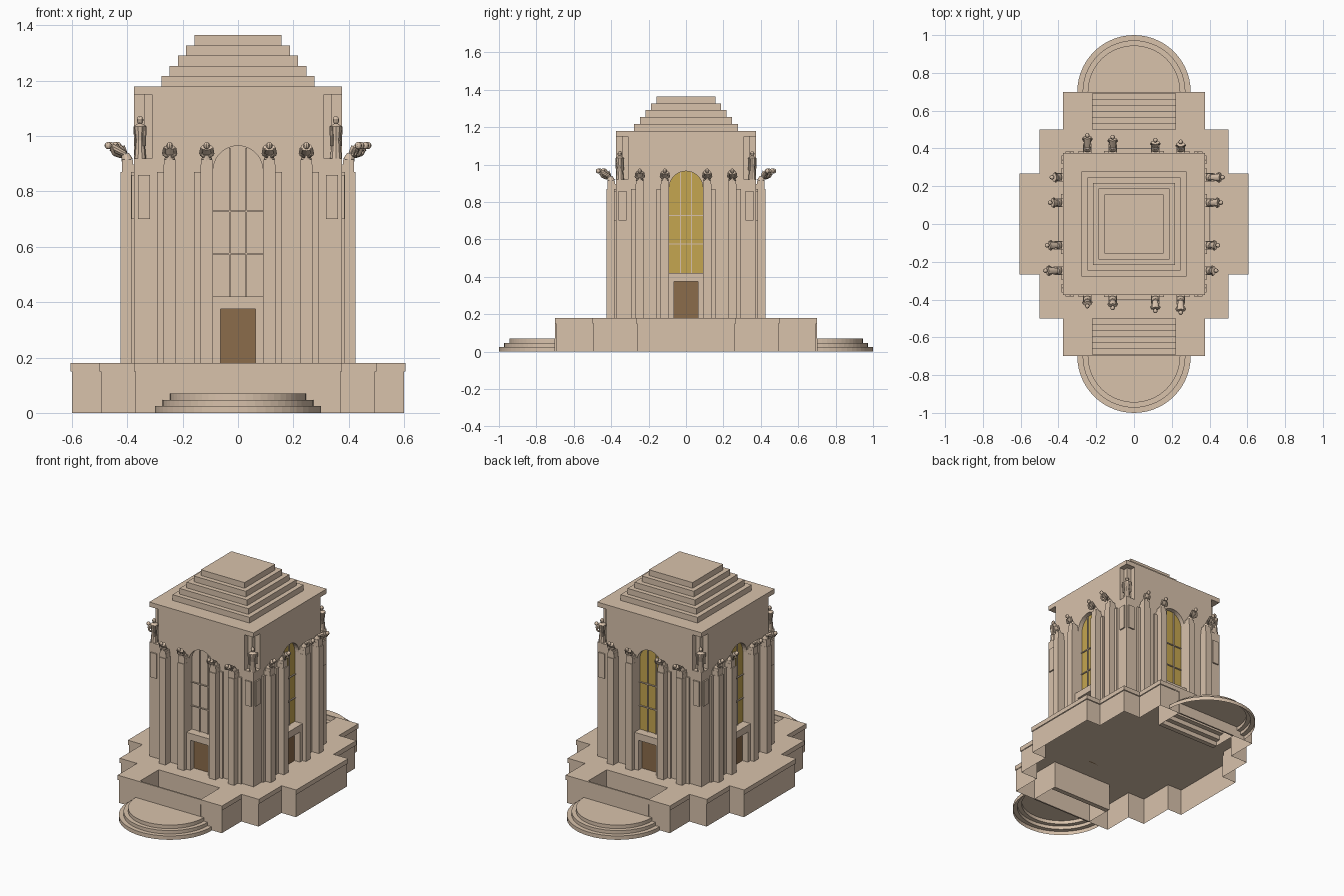
import bpy, bmesh
from math import pi, cos, sin
from mathutils import Matrix, Vector

cube = bpy.data.objects.get("Cube")
if cube:
    bpy.data.objects.remove(cube)


def material(name, rgb):
    m = bpy.data.materials.new(name)
    m.use_nodes = True
    m.diffuse_color = (*rgb, 1)
    m.node_tree.nodes["Principled BSDF"].inputs["Base Color"].default_value = (*rgb, 1)
    return m


stone = material("sandstone", (0.69, 0.54, 0.41))
amber = material("amber_glass", (0.56, 0.38, 0.08))
bronze = material("bronze_door", (0.26, 0.15, 0.07))


def finish(name, bm, mat=stone, turn=0, solid=True):
    """Turn a bmesh into an object, rotated about z by quarter turns."""
    bm.transform(Matrix.Rotation(turn * pi / 2, 4, 'Z'))
    if solid:
        bmesh.ops.recalc_face_normals(bm, faces=bm.faces)
    me = bpy.data.meshes.new(name)
    bm.to_mesh(me)
    bm.free()
    me.materials.append(mat)
    bpy.context.collection.objects.link(bpy.data.objects.new(name, me))


def add_prism(bm, pts, offset):
    """Extrude a flat outline of 3D points by an offset."""
    face = bm.faces.new([bm.verts.new(p) for p in pts])
    new = bmesh.ops.extrude_face_region(bm, geom=[face], use_keep_orig=True)["geom"]
    bmesh.ops.translate(bm, vec=offset, verts=[v for v in new if isinstance(v, bmesh.types.BMVert)])


def add_box(bm, x0, x1, y0, y1, z0, z1):
    add_prism(bm, [(x0, y0, z0), (x1, y0, z0), (x1, y1, z0), (x0, y1, z0)], (0, 0, z1 - z0))


def add_slab(bm, outline, inner, outer):
    """Extrude an (x, z) outline outward on the front side."""
    add_prism(bm, [(x, -inner, z) for x, z in outline], (0, inner - outer, 0))


def add_strip(bm, rows):
    """Skin a sheet between successive rows of points; returns the last row."""
    rows = [[bm.verts.new(p) for p in row] for row in rows]
    for a, b in zip(rows, rows[1:]):
        for i in range(len(a) - 1):
            bm.faces.new((a[i], a[i + 1], b[i + 1], b[i]))
    return rows[-1]


def add_blob(bm, centre, size):
    mat = Matrix.Translation(centre) @ Matrix.Diagonal((*size, 1))
    bmesh.ops.create_uvsphere(bm, u_segments=10, v_segments=7, radius=1, matrix=mat)


def add_limb(bm, a, b, r0, r1, flat=1.0):
    """Tapered round limb between two points."""
    a, b = Vector(a), Vector(b)
    rot = (b - a).to_track_quat('Z', 'Y').to_matrix().to_4x4()
    mat = Matrix.Translation((a + b) / 2) @ rot @ Matrix.Diagonal((1, flat, 1, 1))
    bmesh.ops.create_cone(bm, cap_ends=True, segments=10, radius1=r0, radius2=r1,
                          depth=(b - a).length, matrix=mat)


def mirrored(pts):
    return pts + [(-x, y) for x, y in reversed(pts)]


# Hollow stepped podium, open below, with stairwells notched into both ends
def podium_plan(o):
    quarter = [(0.22, 0.5), (0.22, 0.695 + o), (0.37 + o, 0.695 + o), (0.37 + o, 0.495 + o),
               (0.495 + o, 0.495 + o), (0.495 + o, 0.262 + o), (0.6 + o, 0.262 + o)]
    return mirrored(quarter + [(x, -y) for x, y in reversed(quarter)])


for name, o, z0, z1, open_top in (("podium_walls", 0, 0, 0.15, True),
                                  ("podium_deck", 0.005, 0.15, 0.18, False)):
    bm = bmesh.new()
    add_prism(bm, [(x, y, z0) for x, y in podium_plan(o)], (0, 0, z1 - z0))
    bmesh.ops.recalc_face_normals(bm, faces=bm.faces)
    caps = [f for f in bm.faces if f.normal.z < -0.5 or (open_top and f.normal.z > 0.5)]
    bmesh.ops.delete(bm, geom=caps, context='FACES')
    finish(name, bm, solid=False)

for end, turn in (("front", 0), ("back", 2)):
    # Wall and steps of the stairwell
    bm = bmesh.new()
    add_box(bm, -0.22, 0.22, -0.7, -0.69, 0, 0.18)
    finish(end + "_stair_wall", bm, turn=turn)
    bm = bmesh.new()
    steps = 6
    run, rise = 0.19 / steps, 0.18 / steps
    path = [(-0.69, 0.18)]
    for i in range(steps):
        y, z = path[-1]
        path += [(y, z - rise), (y + run, z - rise)]
    add_strip(bm, [[(-0.22, y, z), (0.22, y, z)] for y, z in path])
    finish(end + "_stairs", bm, turn=turn, solid=False)
    # Hollow half-round entrance terrace in three tiers
    bm = bmesh.new()
    arc = [pi + pi * i / 28 for i in range(29)]
    tiers = ((0.3, 0, 0.025), (0.272, 0.025, 0.047), (0.245, 0.047, 0.07))
    profile = [(r, z) for r, z0, z1 in tiers for z in (z0, z1)]
    rim = add_strip(bm, [[(r * cos(a), -0.7 + r * sin(a), z) for a in arc] for r, z in profile])
    bm.faces.new(rim)
    finish(end + "_round_terrace", bm, turn=turn, solid=False)

# Tower core, cornice and stepped roof
bm = bmesh.new()
add_box(bm, -0.34, 0.34, -0.34, 0.34, 0.18, 1.15)
finish("tower_core", bm)
bm = bmesh.new()
add_box(bm, -0.375, 0.375, -0.375, 0.375, 1.15, 1.18)
finish("cornice", bm)
bm = bmesh.new()
for i in range(5):
    h = 0.277 - 0.03 * i
    add_box(bm, -h, h, -h, h, 1.18 + 0.037 * i, 1.217 + 0.037 * i)
finish("stepped_roof", bm)

ARCH = [(0.09 * cos(pi * i / 20), 0.875 + 0.09 * sin(pi * i / 20)) for i in range(21)]


def pier_figure(bm, x):
    """Seated figure on a pier, leaning out further toward one end of the side."""
    reach = 0.452 + 0.07 * x
    hip, neck = (x, -0.408, 0.935), (x, -reach + 0.012, 0.96)
    add_box(bm, x - 0.021, x + 0.021, -0.42, -0.38, 0.897, 0.915)
    add_limb(bm, (x, -0.4, 0.912), hip, 0.021, 0.014)
    add_limb(bm, hip, neck, 0.014, 0.021, 0.7)
    add_blob(bm, (x, -reach, 0.966), (0.012, 0.013, 0.013))
    for s in (-1, 1):
        elbow = (x + s * 0.022, -reach + 0.02, 0.935)
        add_limb(bm, (x + s * 0.018, neck[1], 0.957), elbow, 0.006, 0.006)
        add_limb(bm, elbow, (x + s * 0.008, -0.425, 0.925), 0.006, 0.005)


# The four sides
for turn, side in enumerate(("front", "left", "back", "right")):
    # Wall with tall arched opening and notched upper corners
    bm = bmesh.new()
    add_slab(bm, [(0.375, 0.18), (0.375, 0.92), (0.31, 0.92), (0.31, 1.15), (-0.31, 1.15),
                  (-0.31, 0.92), (-0.375, 0.92), (-0.375, 0.18), (-0.09, 0.18)]
             + ARCH[::-1] + [(0.09, 0.18)], 0.335, 0.375)
    finish(side + "_wall", bm, turn=turn)

    # Arched window and its glazing bars
    bm = bmesh.new()
    add_slab(bm, [(-0.09, 0.42), (0.09, 0.42)] + ARCH, 0.338, 0.345)
    finish(side + "_window", bm, stone if side == "front" else amber, turn)
    bm = bmesh.new()
    for x in (-0.03, 0.03):
        add_box(bm, x - 0.003, x + 0.003, -0.352, -0.34, 0.42, 0.958)
    for z in (0.575, 0.728):
        add_box(bm, -0.09, 0.09, -0.352, -0.34, z - 0.003, z + 0.003)
    finish(side + "_window_bars", bm, turn=turn)

    # Door portal and door
    bm = bmesh.new()
    add_slab(bm, mirrored([(0.063, 0.375), (0.063, 0.18), (0.09, 0.18), (0.09, 0.42)]), 0.34, 0.4)
    finish(side + "_portal", bm, turn=turn)
    bm = bmesh.new()
    add_box(bm, -0.063, 0.063, -0.362, -0.354, 0.18, 0.375)
    finish(side + "_door", bm, bronze, turn)

    # Piers with shallow flanking strips and cap blocks, and figures above
    piers, caps, figures = bmesh.new(), bmesh.new(), bmesh.new()
    for s in (-1, 1):
        for x in (0.113, 0.247):
            c = s * x
            add_box(piers, c - 0.023, c + 0.023, -0.425, -0.37, 0.18, 0.87)
            strip = sorted((c + s * 0.022, c + s * 0.046))
            add_box(piers, *strip, -0.386, -0.37, 0.18, 0.87)
            add_box(caps, c - 0.022, c + 0.022, -0.42, -0.37, 0.87, 0.897)
            pier_figure(figures, c)
    finish(side + "_piers", piers, turn=turn)
    finish(side + "_pier_caps", caps, turn=turn)
    finish(side + "_pier_figures", figures, turn=turn)

    # Relief panels beside the corners
    bm = bmesh.new()
    for s in (-1, 1):
        add_box(bm, *sorted((s * 0.318, s * 0.362)), -0.384, -0.37, 0.7, 0.86)
    finish(side + "_corner_panels", bm, turn=turn)

    # Standing robed figure in the corner notch
    bm = bmesh.new()

    def at(z, shift=0.0):
        return (0.354 + shift, -0.354 + shift, z)

    add_limb(bm, at(0.92), at(0.985), 0.022, 0.016)
    add_limb(bm, at(0.985), at(1.035), 0.016, 0.023)
    add_limb(bm, at(1.035), at(1.045), 0.023, 0.008)
    add_blob(bm, at(1.058), (0.012, 0.012, 0.015))
    for s in (-1, 1):
        add_limb(bm, at(1.035, s * 0.017), at(0.965, s * 0.015), 0.007, 0.006)
    finish(side + "_corner_figure", bm, turn=turn)
